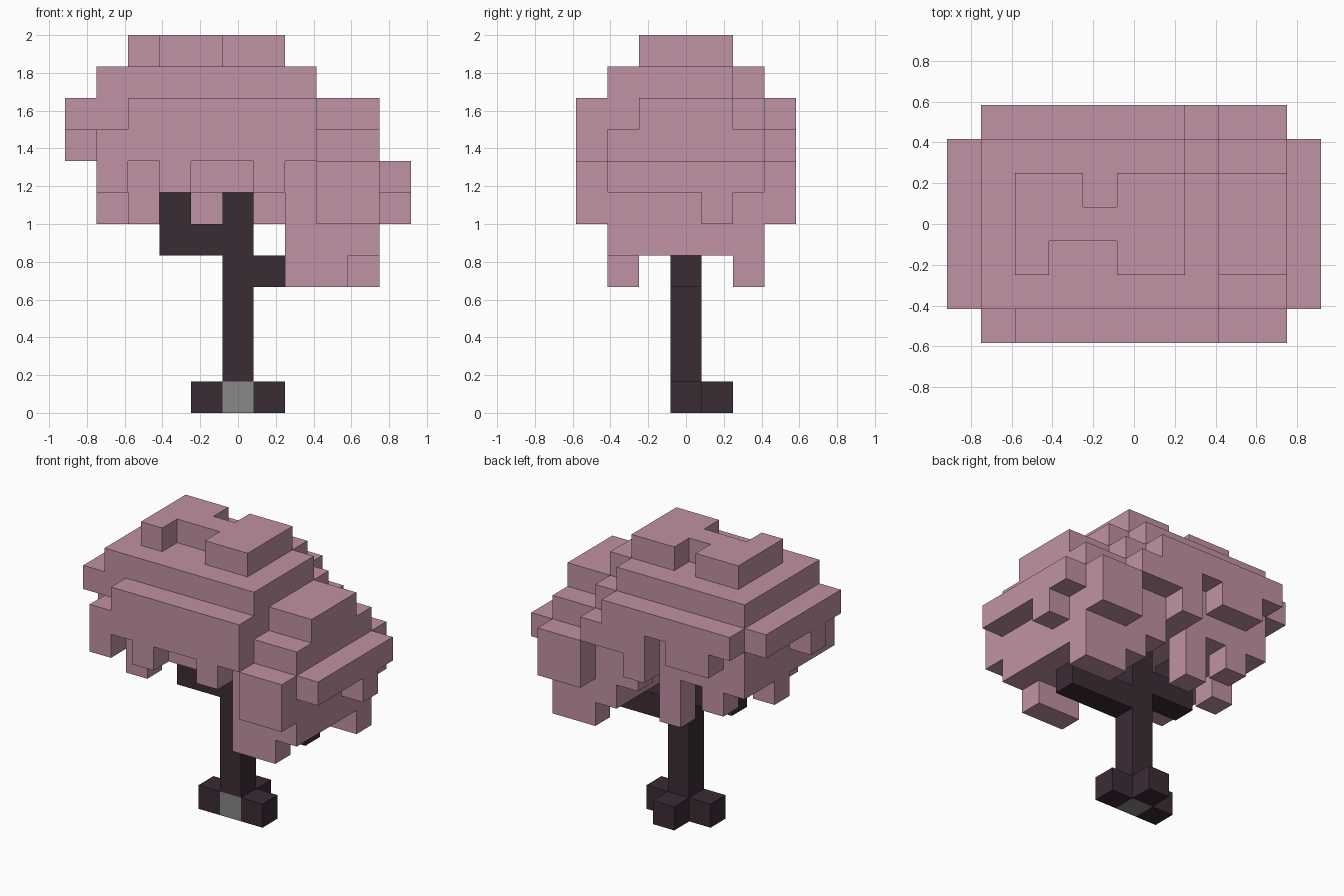
import bpy
import bmesh
from mathutils import Vector

UNIT = 1 / 6  # edge of one block

default = bpy.data.objects.get("Cube")
if default:
    bpy.data.objects.remove(default, do_unlink=True)


def make_material(name, colour):
    mat = bpy.data.materials.new(name)
    mat.use_nodes = True
    rgba = (*colour, 1)
    mat.diffuse_color = rgba
    mat.node_tree.nodes["Principled BSDF"].inputs["Base Color"].default_value = rgba
    return mat


def box(x, y, z):
    """Block cells in inclusive ranges; a plain number is a range of one."""
    spans = [(r, r) if isinstance(r, int) else r for r in (x, y, z)]
    xs, ys, zs = [range(a, b + 1) for a, b in spans]
    return {(i, j, k) for i in xs for j in ys for k in zs}


def build(name, cells, mat):
    """Skin a set of block cells with outer faces only."""
    bm = bmesh.new()
    for cell in cells:
        centre = Vector(cell) + Vector((0, 0, 0.5))
        for axis in range(3):
            for sign in (-1, 1):
                near = list(cell)
                near[axis] += sign
                if tuple(near) in cells:
                    continue
                normal, u = Vector(), Vector()
                normal[axis] = sign / 2
                u[(axis + 1) % 3] = 0.5
                v = normal.cross(u) * 2
                ring = (-u - v, u - v, u + v, v - u)
                bm.faces.new([bm.verts.new((centre + normal + c) * UNIT) for c in ring])
    bmesh.ops.remove_doubles(bm, verts=bm.verts, dist=UNIT / 100)
    bmesh.ops.dissolve_limit(bm, angle_limit=0.01, verts=bm.verts, edges=bm.edges)
    mesh = bpy.data.meshes.new(name)
    bm.to_mesh(mesh)
    bm.free()
    mesh.materials.append(mat)
    obj = bpy.data.objects.new(name, mesh)
    bpy.context.collection.objects.link(obj)
    return obj


blossom = make_material("blossom_pink", (0.527, 0.287, 0.371))
bark = make_material("dark_bark", (0.044, 0.025, 0.036))
stone = make_material("grey_core", (0.246, 0.246, 0.246))

MID = (-2, 2)    # depth of the main crown
INNER = (-1, 1)  # depth of the narrower steps

# Trunk foot
build("trunk_core", box(0, 0, 0), stone)
build("roots", box(-1, 0, 0) | box(1, 0, 0) | box(0, 1, 0), bark)

# Trunk with a low branch on one side and a forked branch on the other
trunk = box(0, 0, (1, 6))
trunk |= box((1, 3), 0, 4)
trunk |= box((-2, -1), 0, 5) | box(-2, 0, 6)
build("trunk_and_branches", trunk, bark)

# Crown body
crown = box((-4, 2), MID, (7, 9))
crown |= box((-4, 2), INNER, 10) | box((-4, 2), -2, 10) | box((-4, 1), 2, 10)
crown -= box(2, 2, 10)

# Top cap with notches
crown |= box((-3, 1), INNER, 11)
crown -= box(-1, 1, 11) | box((-2, -1), -1, 11)

# Drooping side mass
crown |= box((2, 4), MID, (5, 8)) | box((3, 4), INNER, 9)
crown |= box((2, 3), -2, 4) | box((3, 4), 2, 4)
for side in (-3, 3):
    crown |= box((3, 4), side, (6, 7))

# Outer side ledges, each with one hanging block
crown |= box(5, MID, 7) | box(5, 1, 6)
crown |= box(-5, MID, 9) | box(-5, -1, 8)

# Front and back skirts with ragged lower edges
crown |= box((-3, 2), -3, 9) | box((-4, 2), -3, 8)
for x in (-4, -2, 1):
    crown |= box(x, -3, 7)
crown |= box((-4, 1), 3, 9) | box((-3, -2), 3, 8) | box((0, 2), 3, 8)
crown |= box(0, 3, 7)

# Hanging blossom tufts under the crown
crown |= box(-1, 2, (5, 6)) | box(-4, 0, 6) | box(1, 2, 6)
for side in MID:
    crown |= box(-3, side, 6)
build("blossom_crown", crown, blossom)
